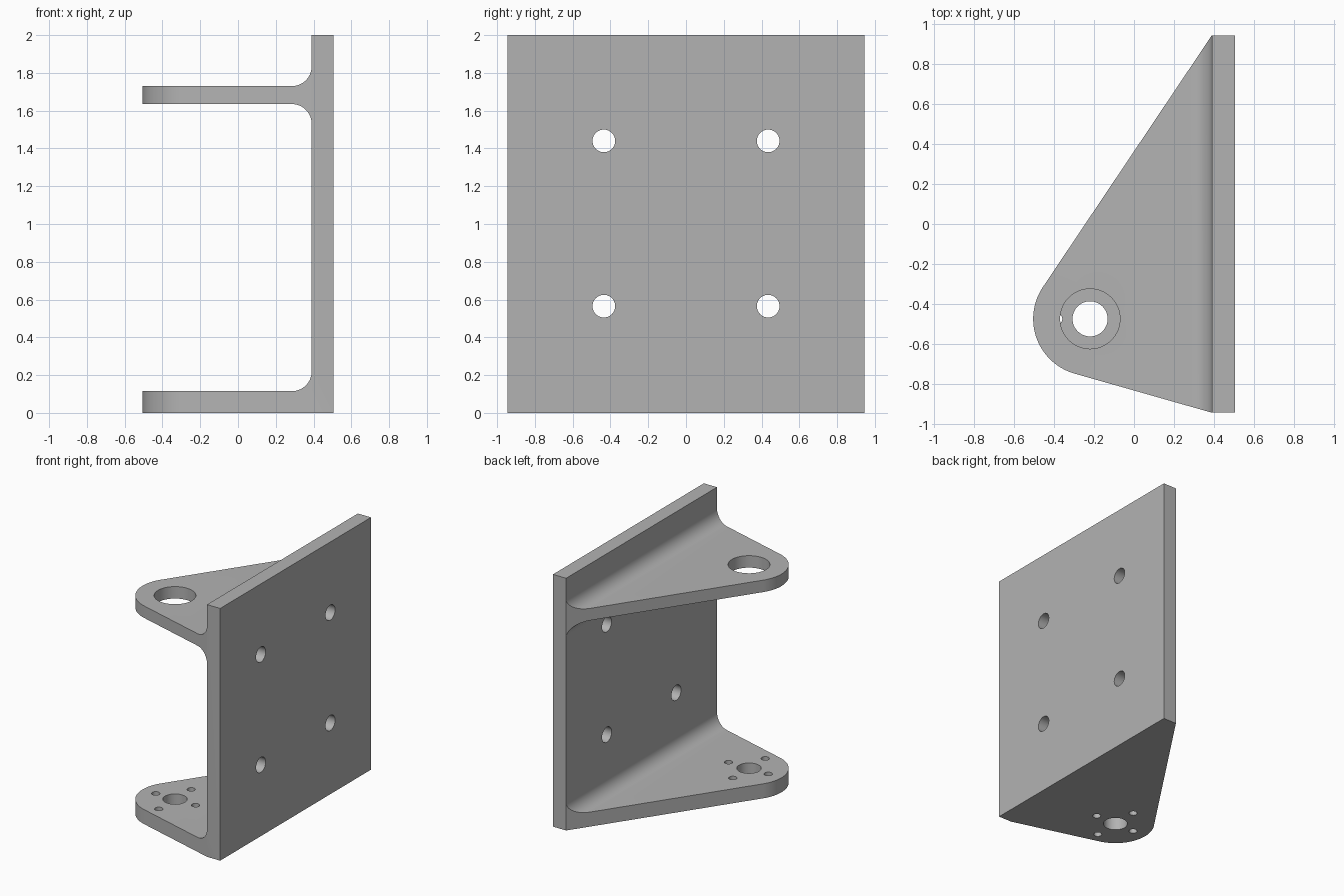
import bpy, bmesh
from math import acos, atan2, cos, sin, pi, hypot
from mathutils import Matrix, Vector

cube = bpy.data.objects.get("Cube")
if cube:
    bpy.data.objects.remove(cube)

X_IN, X_OUT, HALF, TOP = 0.39, 0.505, 0.945, 2.0   # back plate
FLOOR, ARM_LO, ARM_HI = 0.115, 1.635, 1.73         # arm heights
FILLET, LUG_R = 0.105, 0.285
LUG = Vector((-0.22, -0.475))


def arc(cx, cy, r, a0, a1, n):
    return [(cx + r * cos(a0 + (a1 - a0) * i / n),
             cy + r * sin(a0 + (a1 - a0) * i / n)) for i in range(n + 1)]


def make_object(name, bm):
    bmesh.ops.recalc_face_normals(bm, faces=bm.faces)
    mesh = bpy.data.meshes.new(name)
    bm.to_mesh(mesh)
    bm.free()
    obj = bpy.data.objects.new(name, mesh)
    bpy.context.collection.objects.link(obj)
    return obj


def prism(name, points, offset):
    bm = bmesh.new()
    face = bm.faces.new([bm.verts.new(p) for p in points])
    new = bmesh.ops.extrude_face_region(bm, geom=[face])["geom"]
    bmesh.ops.translate(bm, vec=offset,
                        verts=[v for v in new if isinstance(v, bmesh.types.BMVert)])
    return make_object(name, bm)


def drill(name, centre, radius, depth, along_x=False, sides=48):
    bm = bmesh.new()
    turn = Matrix.Rotation(pi / 2, 4, "Y") if along_x else Matrix()
    bmesh.ops.create_cone(bm, cap_ends=True, segments=sides, radius1=radius, radius2=radius,
                          depth=depth, matrix=Matrix.Translation(centre) @ turn)
    return make_object(name, bm)


# Side profile: plate with two filleted arms
f, tip = FILLET, -0.7
profile = [(tip, 0), (X_OUT, 0), (X_OUT, TOP), (X_IN, TOP)]
profile += arc(X_IN - f, ARM_HI + f, f, 0, -pi / 2, 14)
profile += [(tip, ARM_HI), (tip, ARM_LO)]
profile += arc(X_IN - f, ARM_LO - f, f, pi / 2, 0, 14)
profile += arc(X_IN - f, FLOOR + f, f, 0, -pi / 2, 14)
profile += [(tip, FLOOR)]
bracket = prism("bracket", [(x, -1.2, z) for x, z in profile], (0, 2.4, 0))

# Plan outline: straight edges tangent to the round lug
angles = []
for side in (1, -1):
    d = Vector((X_IN, side * HALF)) - LUG
    angles.append(atan2(d.y, d.x) + side * acos(LUG_R / hypot(d.x, d.y)))
outline = [(X_OUT + 0.1, -HALF), (X_OUT + 0.1, HALF), (X_IN, HALF)]
outline += arc(LUG.x, LUG.y, LUG_R, angles[0], angles[1] + 2 * pi, 40)
outline += [(X_IN, -HALF)]
trim = prism("outline_trim", [(x, y, -0.2) for x, y in outline], (0, 0, 2.5))

# Holes in the arms and the plate
drills = [drill("upper_bore", (*LUG, 1.68), 0.15, 0.4, sides=64),
          drill("lower_bore", (*LUG, 0.05), 0.088, 0.4)]
for dx, dy in ((-0.169, 0), (0.18, 0), (0, 0.203), (0, -0.203)):
    drills.append(drill("lug_screw_hole", (LUG.x + dx, LUG.y + dy, 0.05), 0.03, 0.4, sides=24))
for y in (-0.435, 0.435):
    for z in (0.565, 1.44):
        drills.append(drill("plate_hole", (0.45, y, z), 0.06, 0.4, True, 40))

for cutter, operation in [(trim, "INTERSECT")] + [(d, "DIFFERENCE") for d in drills]:
    cutter.hide_render = True
    mod = bracket.modifiers.new(cutter.name, "BOOLEAN")
    mod.operation, mod.solver, mod.object = operation, "EXACT", cutter

# Bake the cuts and remove the cutters
graph = bpy.context.evaluated_depsgraph_get()
baked = bpy.data.meshes.new_from_object(bracket.evaluated_get(graph))
bracket.modifiers.clear()
bracket.data = baked
for cutter in [trim] + drills:
    bpy.data.objects.remove(cutter)

# One grey metal
grey = bpy.data.materials.new("grey_metal")
grey.use_nodes = True
colour = (0.45, 0.45, 0.45, 1)
grey.diffuse_color = colour
grey.node_tree.nodes["Principled BSDF"].inputs["Base Color"].default_value = colour
baked.materials.clear()
baked.materials.append(grey)

bpy.ops.object.select_all(action="DESELECT")
bracket.select_set(True)
bpy.context.view_layer.objects.active = bracket
bpy.ops.object.shade_smooth_by_angle(angle=pi / 6)
